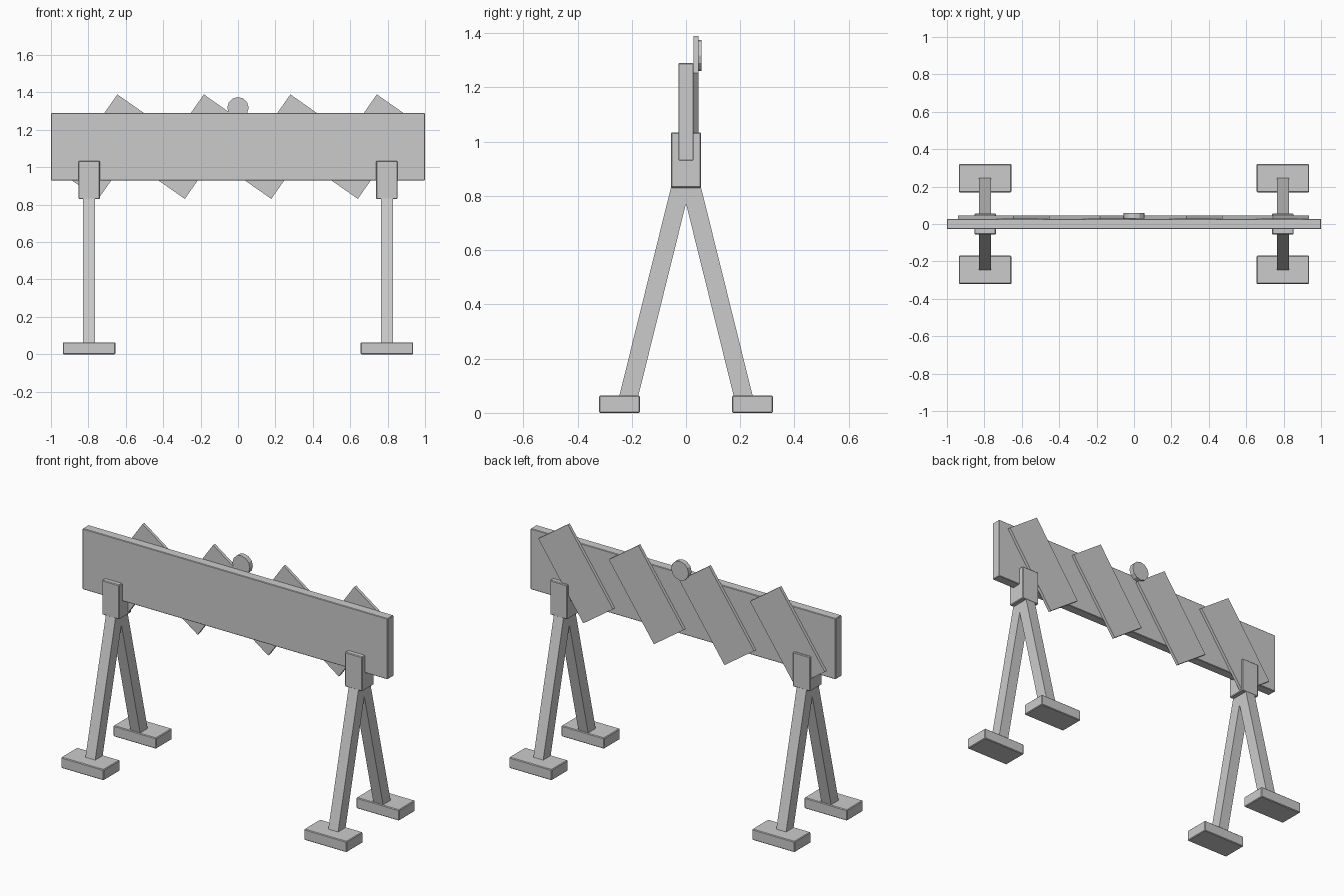
import bpy
from math import radians
from mathutils import Vector

default = bpy.data.objects.get("Cube")
if default:
    bpy.data.objects.remove(default, do_unlink=True)

grey = bpy.data.materials.new("plain_grey")
grey.use_nodes = True
GREY = (0.6, 0.6, 0.6, 1)
grey.diffuse_color = GREY
grey.node_tree.nodes["Principled BSDF"].inputs["Base Color"].default_value = GREY


def finish(name, bevel):
    obj = bpy.context.object
    obj.name = name
    obj.data.materials.append(grey)
    if bevel:
        mod = obj.modifiers.new("soft_edges", "BEVEL")
        mod.width = bevel
        mod.segments = 1
    return obj


def box(name, size, location, rotation=(0, 0, 0), bevel=0):
    bpy.ops.mesh.primitive_cube_add(size=1, location=location, rotation=rotation)
    obj = bpy.context.object
    obj.scale = size
    bpy.ops.object.transform_apply(location=False, rotation=False, scale=True)
    return finish(name, bevel)


# Long board
box("board", (2, 0.056, 0.36), (0, 0, 1.11), bevel=0.003)

# Slanted stripe plates on the back of the board
for i in range(4):
    box(f"stripe_{i + 1}", (0.237, 0.018, 0.516),
        (-0.696 + 0.4625 * i, 0.037, 1.11), (0, radians(35), 0))

# Warning lamp above the board
bpy.ops.mesh.primitive_cylinder_add(vertices=12, radius=0.057, depth=0.029,
                                    location=(0, 0.0435, 1.318),
                                    rotation=(radians(90), 0, 0))
finish("lamp", 0)

# Trestle at each end: bracket, two splayed legs and their feet
for side, x in (("right", -0.796), ("left", 0.796)):
    box(f"{side}_bracket", (0.114, 0.112, 0.204), (x, 0, 0.932), bevel=0.004)
    for end, s in (("front", -1), ("back", 1)):
        bottom = Vector((x, s * 0.219, 0.03))
        top = Vector((x, s * 0.012, 0.865))
        run = top - bottom
        tilt = run.to_track_quat("Z", "Y").to_euler()
        box(f"{side}_{end}_leg", (0.064, 0.068, run.length),
            (bottom + top) / 2, tilt)
        box(f"{side}_{end}_foot", (0.28, 0.151, 0.064),
            (x, s * 0.245, 0.032), bevel=0.004)
